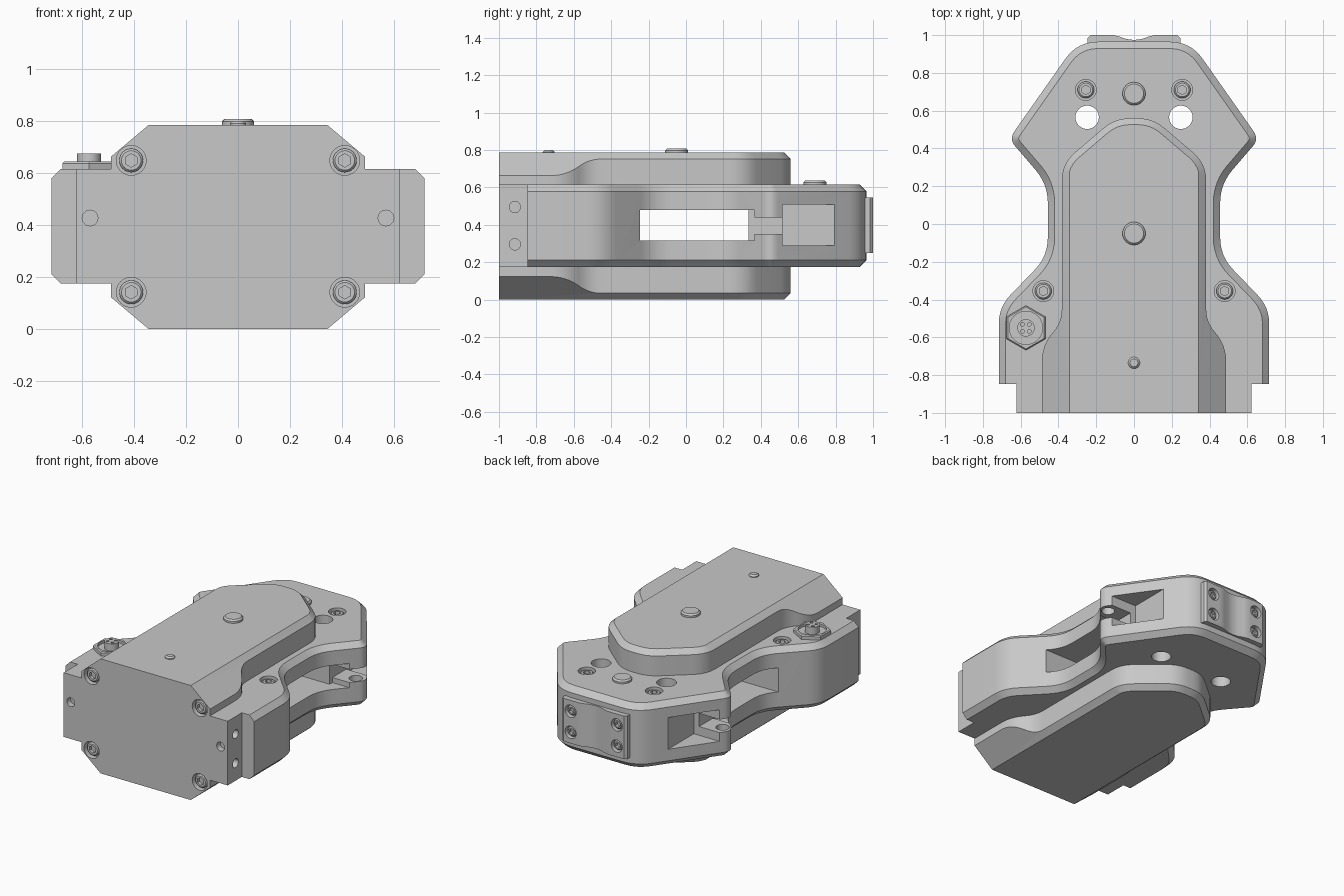
import bpy, bmesh
from math import radians, pi, cos, sin
from mathutils import Vector

if "Cube" in bpy.data.objects:
    bpy.data.objects.remove(bpy.data.objects["Cube"])

grey = bpy.data.materials.new("plain grey")
grey.use_nodes = True
grey.diffuse_color = (0.58, 0.58, 0.58, 1)
grey.node_tree.nodes["Principled BSDF"].inputs["Base Color"].default_value = (0.58, 0.58, 0.58, 1)

MID, BODY_LOW, BODY_TOP, TOP = 0.395, 0.175, 0.615, 0.785
X, Y, Z = Vector((1, 0, 0)), Vector((0, 1, 0)), Vector((0, 0, 1))
parts = []


def finish(name, bm):
    bmesh.ops.recalc_face_normals(bm, faces=bm.faces)
    mesh = bpy.data.meshes.new(name)
    bm.to_mesh(mesh)
    bm.free()
    mesh.materials.append(grey)
    ob = bpy.data.objects.new(name, mesh)
    bpy.context.collection.objects.link(ob)
    parts.append(ob)
    return ob


def rounded(points):
    """Round every (x, y, radius) corner of an open path."""
    out = []
    for i, (x, y, r) in enumerate(points):
        p = Vector((x, y))
        if r == 0:
            out.append(p)
            continue
        a = p + (Vector(points[i - 1][:2]) - p).normalized() * r
        b = p + (Vector(points[i + 1][:2]) - p).normalized() * r
        for k in range(7):
            t = k / 6
            out.append(a * (1 - t) ** 2 + p * 2 * t * (1 - t) + b * t * t)
    return out


def mirrored(half):
    return half + [Vector((-p.x, p.y)) for p in reversed(half) if abs(p.x) > 1e-5]


def prism(name, outline, start, end, axis=Z, bevel=0):
    """Extrude an outline along z, or an (x, z) outline along y."""
    bm = bmesh.new()
    place = (lambda p: (p[0], p[1], start)) if axis == Z else (lambda p: (p[0], start, p[1]))
    base = bm.faces.new([bm.verts.new(place(p)) for p in outline])
    res = bmesh.ops.extrude_face_region(bm, geom=[base], use_keep_orig=True)
    verts = [g for g in res["geom"] if isinstance(g, bmesh.types.BMVert)]
    bmesh.ops.translate(bm, verts=verts, vec=axis * (end - start))
    if bevel:
        rims = [e for e in bm.edges if abs(e.verts[0].co.z - e.verts[1].co.z) < 1e-5]
        bmesh.ops.bevel(bm, geom=rims, offset=bevel, segments=1, affect='EDGES')
    return finish(name, bm)


def box(name, x0, x1, y0, y1, z0, z1):
    return prism(name, [(x0, y0), (x1, y0), (x1, y1), (x0, y1)], z0, z1)


def cylinder(name, start, direction, r, length, sides=32, chamfer=0):
    """Cylinder from start along direction, optionally with a chamfered far rim."""
    bm = bmesh.new()
    bmesh.ops.create_cone(bm, cap_ends=True, segments=sides, radius1=r, radius2=r, depth=length)
    bmesh.ops.translate(bm, verts=bm.verts, vec=(0, 0, length / 2))
    if chamfer:
        rim = [e for e in bm.edges if all(v.co.z > length - 1e-5 for v in e.verts)]
        bmesh.ops.bevel(bm, geom=rim, offset=chamfer, segments=1, affect='EDGES')
    turn = Z.rotation_difference(direction).to_matrix()
    bmesh.ops.rotate(bm, verts=bm.verts, matrix=turn)
    bmesh.ops.translate(bm, verts=bm.verts, vec=start)
    return finish(name, bm)


def cut(targets, cutter, operation='DIFFERENCE'):
    """Apply a boolean to each target, then discard the cutter."""
    for ob in targets:
        mod = ob.modifiers.new("cut", 'BOOLEAN')
        mod.object, mod.operation, mod.solver = cutter, operation, 'EXACT'
        bpy.context.view_layer.objects.active = ob
        bpy.ops.object.modifier_apply(modifier=mod.name)
    parts.remove(cutter)
    bpy.data.objects.remove(cutter)


def screw(name, targets, loc, n, r):
    """Socket screw sunk in a counterbore."""
    loc = Vector(loc)
    cut(targets, cylinder("bore", loc - n * 0.04, n, r, 0.1))
    head = cylinder(name, loc - n * 0.045, n, r * 0.8, 0.035, chamfer=0.008)
    cut([head], cylinder("socket", loc - n * 0.03, n, r * 0.45, 0.08, sides=6))


# Main body with chamfered rims
body_half = rounded([(0.716, -0.97, 0), (0.716, -0.44, 0.09), (0.456, -0.17, 0.1),
                     (0.456, 0.21, 0.1), (0.662, 0.45, 0.05), (0.3, 0.965, 0.11), (0, 0.965, 0)])
body = prism("body", mirrored(body_half), BODY_LOW, BODY_TOP, bevel=0.036)
cut([body], box("trim", -1, 1, -1.2, -0.847, -1, 1))
front_block = box("front_block", -0.622, 0.622, -1, -0.8, BODY_LOW, BODY_TOP)

# Central housing, bulging above and below the body, with sloping shoulders
shell_half = rounded([(0.488, -1.2, 0), (0.488, -0.64, 0.09), (0.382, -0.52, 0.07),
                      (0.382, 0.32, 0.09), (0.1, 0.56, 0.08), (0, 0.56, 0)])
shell = prism("housing", mirrored(shell_half), 0, TOP, bevel=0.034)
upper = [Vector((0.634, 0.539)), Vector((0.196, 0.908))]
lower = [Vector((p.x, TOP - p.y)) for p in reversed(upper)]
cut([shell], prism("shoulders", mirrored(lower + upper), -1, 0.9, axis=Y), 'INTERSECT')

# Slot through both sides
cut([body, shell], box("slot", -1, 1, -0.245, 0.335, 0.315, 0.48))

for s, side in ((1, "left"), (-1, "right")):
    # Rear side pocket, joined to the slot by a narrow pierced gap
    for name, depth, y0, y1, z0, z1 in (("pocket", 0.42, 0.515, 0.84, 0.29, 0.507),
                                        ("slot_end", 0.46, 0.32, 0.365, 0.315, 0.48),
                                        ("gap", 0.46, 0.35, 0.53, 0.35, 0.44)):
        lo, hi = sorted((s * depth, s * 0.9))
        cut([body], box(name, lo, hi, y0, y1, z0, z1))
    cut([body], cylinder("pivot_hole", Vector((s * 0.585, 0.44, 0.27)), Z, 0.042, 0.25))

    # Holes and screws
    cut([body], cylinder("through_hole", Vector((s * 0.248, 0.565, 0)), Z, 0.062, 1))
    cut([front_block], cylinder("front_pin_hole", Vector((s * 0.568, -1.1, 0.427)), Y, 0.03, 0.14))
    for z in (0.295, 0.495):
        cut([front_block], cylinder("side_hole", Vector((s * 0.57, -0.915, z)), X * s, 0.03, 0.2))
    screw(side + "_rear_screw", [body], (s * 0.255, 0.71, BODY_TOP), Z, 0.055)
    screw(side + "_front_screw", [body], (s * 0.48, -0.355, BODY_TOP), Z, 0.055)
    for z, level in ((MID - 0.253, "lower"), (MID + 0.253, "upper")):
        targets = [shell, front_block]
        screw(f"{side}_{level}_face_screw", targets, (s * 0.41, -1, z), -Y, 0.057)

# Rear plate with a shallow central valley
plate_half = [Vector(p) for p in ((0.245, 0.95), (0.245, 0.985), (0.23, 1), (0.11, 1),
                                  (0.08, 0.993), (0.04, 0.979), (0, 0.974))]
plate = prism("rear_plate", mirrored(plate_half), 0.25, 0.545)
for s, side in ((1, "left"), (-1, "right")):
    for z, level in ((0.325, "lower"), (0.47, "upper")):
        screw(f"{side}_{level}_rear_plate_screw", [plate, body], (s * 0.175, 1, z), Y, 0.042)

# Buttons on the top
cylinder("rear_button", Vector((0, 0.69, 0.6)), Z, 0.061, 0.037, chamfer=0.01)
cylinder("centre_button", Vector((0, -0.05, 0.77)), Z, 0.061, 0.038, chamfer=0.01)
cylinder("front_button", Vector((0, -0.735, 0.77)), Z, 0.031, 0.03, chamfer=0.01)

# Cable connector
c = Vector((-0.572, -0.55, 0))
flange = cylinder("connector_flange", c + Z * 0.6, Z, 0.118, 0.043, sides=6, chamfer=0.006)
cut([flange], cylinder("connector_bore", c + Z * 0.625, Z, 0.088, 0.1))
core = cylinder("connector_core", c + Z * 0.6, Z, 0.046, 0.075)
for k in range(4):
    a = pi / 4 + k * pi / 2
    cut([core], cylinder("contact", c + Vector((cos(a) * 0.026, sin(a) * 0.026, 0.65)), Z, 0.01, 0.1, 12))

# Smooth curved walls, keep edges crisp
bpy.ops.object.select_all(action='DESELECT')
for ob in parts:
    ob.select_set(True)
bpy.context.view_layer.objects.active = body
bpy.ops.object.shade_smooth_by_angle(angle=radians(28))
